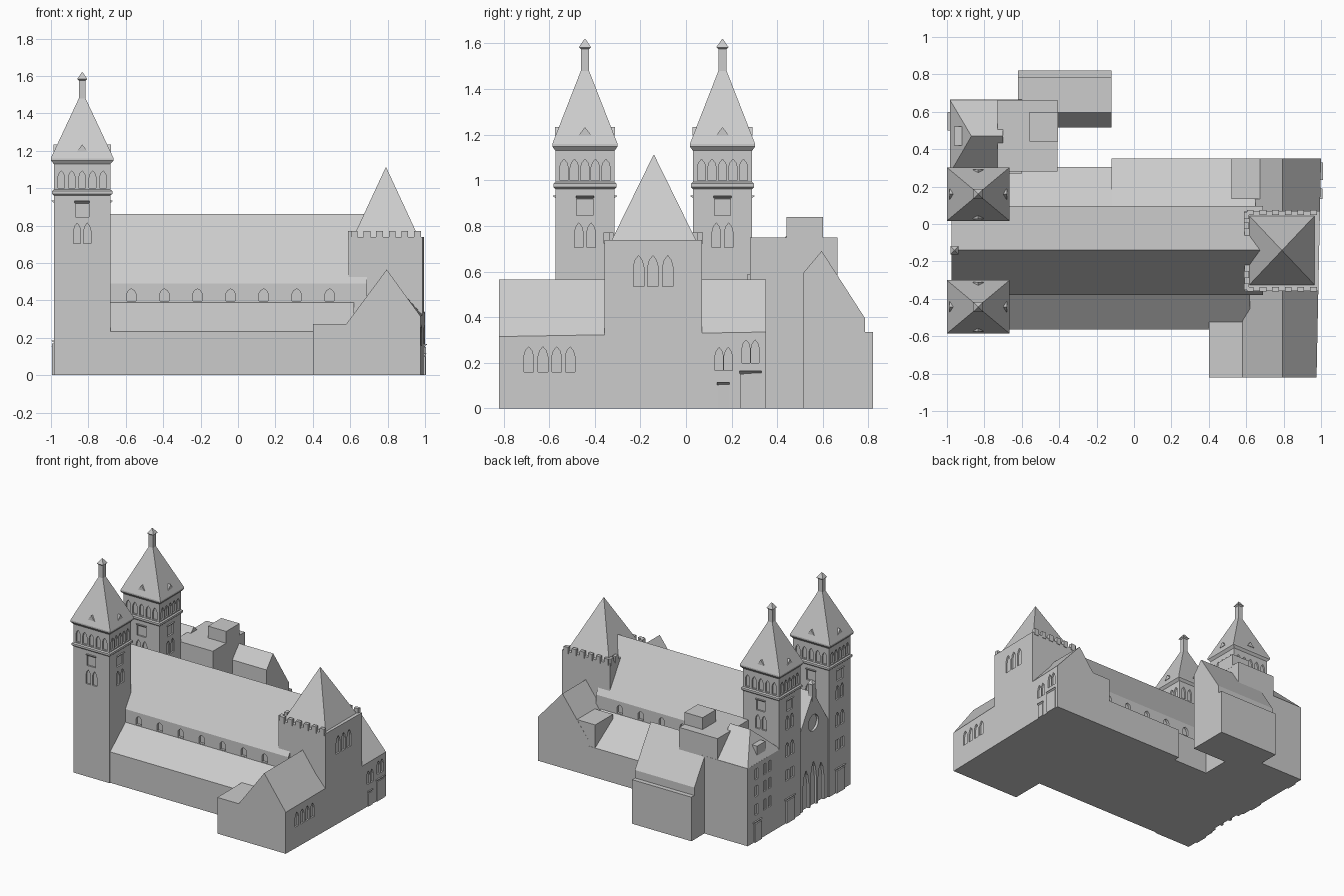
import bpy, bmesh
from mathutils import Vector

if "Cube" in bpy.data.objects:
    bpy.data.objects.remove(bpy.data.objects["Cube"])

UP = Vector((0, 0, 1))
S, N, E, W = (0, -1, 0), (0, 1, 0), (1, 0, 0), (-1, 0, 0)


def to_object(name, bm):
    bmesh.ops.recalc_face_normals(bm, faces=bm.faces)
    me = bpy.data.meshes.new(name)
    bm.to_mesh(me)
    bm.free()
    ob = bpy.data.objects.new(name, me)
    bpy.context.collection.objects.link(ob)
    return ob


def skin(bm, rings):
    """Closed solid through rings of equal point count."""
    rs = [[bm.verts.new(p) for p in r] for r in rings]
    n = len(rs[0])
    for a, b in zip(rs, rs[1:]):
        for i in range(n):
            bm.faces.new((a[i], a[(i + 1) % n], b[(i + 1) % n], b[i]))
    bm.faces.new(rs[0])
    bm.faces.new(rs[-1])


def loft(name, rings):
    bm = bmesh.new()
    skin(bm, rings)
    return to_object(name, bm)


def rect(x0, x1, y0, y1, z):
    return [(x0, y0, z), (x1, y0, z), (x1, y1, z), (x0, y1, z)]


def box(name, x0, x1, y0, y1, z0, z1):
    return loft(name, [rect(x0, x1, y0, y1, z0), rect(x0, x1, y0, y1, z1)])


def along_x(name, prof, x0, x1):
    return loft(name, [[(x, y, z) for y, z in prof] for x in (x0, x1)])


def panel(bm, pts, o, n, d0, d1, outer=None):
    """2D shape on a wall with normal n, extruded from d0 to d1 along n."""
    o, n = Vector(o), Vector(n)
    u = UP.cross(n)
    skin(bm, [[o + u * a + UP * b + n * d for a, b in p]
              for p, d in ((pts, d0), (outer or pts, d1))])


def lancet(w, h):
    w /= 2
    return [(-w, 0), (w, 0), (w, h * .62), (w * .65, h * .85), (0, h),
            (-w * .65, h * .85), (-w, h * .62)]


def square(w, h):
    return [(-w / 2, 0), (w / 2, 0), (w / 2, h), (-w / 2, h)]


def cut(ob, shapes, depth=.012):
    """Recess (points, origin, normal) shapes into a body."""
    bm = bmesh.new()
    for pts, o, n in shapes:
        panel(bm, pts, o, n, -depth, .03)
    c = to_object("cutter", bm)
    m = ob.modifiers.new("recess", 'BOOLEAN')
    m.object, m.operation, m.solver = c, 'DIFFERENCE', 'EXACT'
    bpy.context.view_layer.objects.active = ob
    bpy.ops.object.modifier_apply(modifier=m.name)
    bpy.data.objects.remove(c)


def hood(bm, w, o, n):
    panel(bm, square(w, .016), o, n, -.005, .011,
          [(-w / 2, .013), (w / 2, .013), (w / 2, .016), (-w / 2, .016)])


# west towers with belfry, spire, dormers and window recesses
HX, HY, TX = .152, .13, -.833
SECTION = [(HX, HY, 0), (HX, HY, .962), (.161, .138, .97), (.161, .138, .985),
           (HX, HY, .992), (HX, HY, 1.13), (.168, .143, 1.148), (.168, .143, 1.16),
           (.018, .018, 1.48), (.018, .018, 1.575), (.027, .027, 1.583), (.002, .002, 1.62)]
for label, cy in (("south", -.443), ("north", .16)):
    tower = loft(label + "_tower", [rect(TX - a, TX + a, cy - b, cy + b, z) for a, b, z in SECTION])
    shapes, trim = [], bmesh.new()
    for n in (S, N, E, W):
        nv = Vector(n)
        u = UP.cross(nv)
        d, step = (HX, .046) if n[0] else (HY, .056)
        base = Vector((TX, cy, 0)) + nv * d
        for i in range(-2, 3):
            shapes.append((lancet(.037, .092), base + u * i * step + UP * 1.0, n))
        shapes.append((square(.072, .075), base + UP * .845, n))
        for k in (-.027, .027):
            shapes.append((lancet(.038, .108), base + u * k + UP * .705, n))
        hood(trim, .08, base + UP * .918, n)
        panel(trim, [(-.028, 0), (.028, 0), (0, .036)], base + UP * 1.197, n, -.06, .002)
    base = Vector((TX - HX, cy, 0))
    for k in (-.03, .03):
        shapes.append((lancet(.04, .11), base + Vector((0, k, .5)), W))
        shapes.append((square(.04, .08), base + Vector((0, k, .32)), W))
    panel(trim, square(.1, .17), base, W, -.01, .01)
    hood(trim, .12, base + UP * .17, W)
    cut(tower, shapes)
    to_object(label + "_tower_trim", trim)

# nave with clerestory windows, rose window and portals
nave = along_x("nave", [(-.38, 0), (.097, 0), (.097, .49), (-.14, .862), (-.38, .49)], -.975, .69)
shapes = []
for i in range(7):
    x = -.57 + i * .1767
    shapes.append((lancet(.048, .066), (x, -.38, .396), S))
    shapes.append((lancet(.048, .066), (x, .097, .396), N))
for k in (-.09, 0, .09):
    shapes.append((lancet(.07, .3 if k else .34), (-.975, -.14 + k, .0), W))
import math
shapes.append(([(.062 * math.cos(t * math.pi / 8), .062 * math.sin(t * math.pi / 8))
                for t in range(16)], (-.975, -.14, .63), W))
cut(nave, shapes, .018)
loft("gable_finial", [rect(-.96 - r, -.96 + r, -.14 - r, -.14 + r, z)
                      for r, z in ((.018, .8), (.018, .925), (.022, .928), (.002, .955))])

# side aisles with lean-to roofs
along_x("south_aisle", [(-.565, 0), (-.37, 0), (-.37, .395), (-.38, .39), (-.565, .235)], -.7, .62)
along_x("north_aisle", [(.305, 0), (.09, 0), (.09, .395), (.097, .39), (.305, .235)], -.7, .62)
along_x("north_aisle_wide", [(.35, 0), (.09, 0), (.09, .395), (.097, .39), (.35, .225)], -.12, .65)

# transept with slightly skewed east wall


def east(y):
    return .976 + .0205 * (y + .82)


def gable(y, eave):
    return [(.58, y, 0), (east(y), y, 0), (east(y), y, eave), (.795, y, .565), (.58, y, .275)]


transept = loft("transept", [gable(-.82, .315), gable(.35, .335)])
shapes = [(lancet(.042, .11), (east(y), y, .16), E) for y in (-.69, -.627, -.567, -.508)]
shapes += [(lancet(.036, .1), (east(y), y, .167), E) for y in (.145, .185)]
shapes += [(lancet(.036, .1), (east(y), y, .2), E) for y in (.263, .303)]
cut(transept, shapes)
bm = bmesh.new()
for y, w, h in ((.163, .05, .1), (.282, .09, .15)):
    panel(bm, square(w, h), (east(y), y, 0), E, -.02, .006)
    hood(bm, w + .006, (east(y), y, h), E)
to_object("east_doors", bm)
box("south_transept_block", .4, .6, -.82, -.525, 0, .275)
box("north_transept_block", .52, .7, .135, .349, 0, .4)

# crossing tower with battlements and pyramid roof
y0, y1 = -.358, .07
crossing = loft("crossing_tower", [[(.592, y0, z), (east(y0), y0, z), (east(y1), y1, z), (.592, y1, z)]
                                   for z in (0, .738)])
cut(crossing, [(lancet(.046, .135), (east(y), y, .535), E) for y in (-.208, -.145, -.08)])
bm = bmesh.new()
for i in range(6):
    x = .622 + i * .0675
    panel(bm, square(.036, .05), (x, y0, .722), S, -.022, .004)
    panel(bm, square(.036, .05), (x, y1, .722), N, -.022, .004)
for y in (-.335, -.27, -.01, .045):
    panel(bm, square(.036, .05), (.592, y, .722), W, -.022, .003)
to_object("battlements", bm)
loft("crossing_roof", [rect(.615, .967, -.327, .045, .735), rect(.789, .793, -.143, -.139, 1.11)])

# north-west annex with hipped roof, dormer and flat-roofed block
annex = box("annex", -.985, -.6, .27, .665, 0, .59)
shapes = []
for z in (.2, .34, .47):
    for y in (.4, .46, .56):
        shapes.append((square(.035, .08), (-.985, y, z), W))
cut(annex, shapes)
loft("annex_roof", [rect(-.985, -.7, .27, .665, .589),
                    [(-.87, .469, .785), (-.7, .469, .785), (-.7, .471, .785), (-.87, .471, .785)]])
box("annex_dormer", -.962, -.91, .42, .52, .58, .7)
box("annex_block", -.73, -.408, .28, .664, 0, .75)
box("annex_rooftop", -.56, -.407, .44, .6, .74, .84)
bm = bmesh.new()
panel(bm, square(.08, .14), (-.985, .55, 0), W, -.01, .01)
hood(bm, .1, (-.985, .55, .14), W)
to_object("annex_door", bm)

# north chapel with uneven gable and low ledge
along_x("north_chapel", [(.515, 0), (.82, 0), (.82, .335), (.785, .335), (.785, .395),
                         (.595, .69), (.515, .595)], -.62, -.12)
